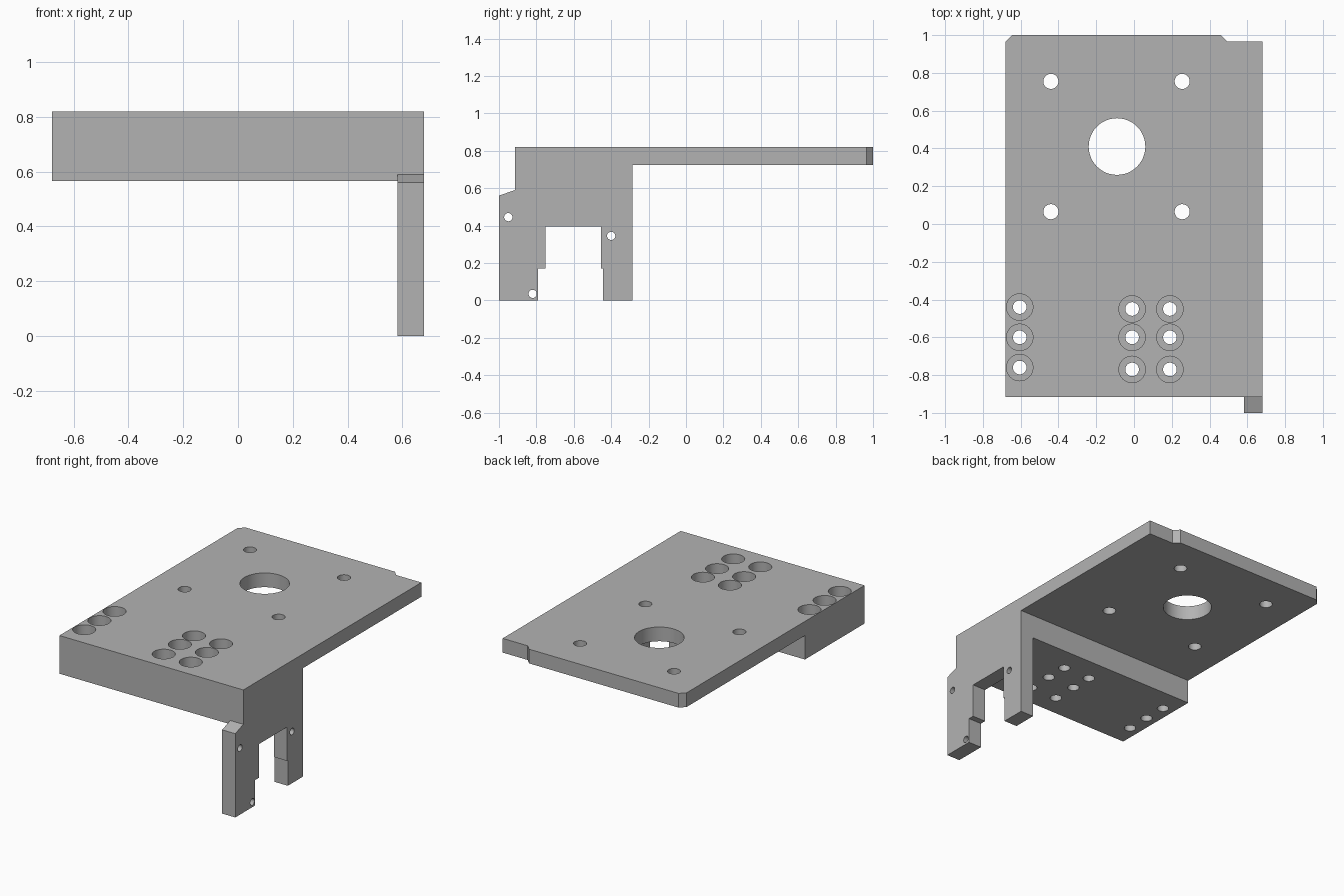
import bpy
import bmesh
from mathutils import Vector

cube = bpy.data.objects.get("Cube")
if cube:
    bpy.data.objects.remove(cube, do_unlink=True)

grey = bpy.data.materials.new("plain_grey")
grey.use_nodes = True
grey.diffuse_color = (0.45, 0.45, 0.45, 1)
grey.node_tree.nodes["Principled BSDF"].inputs["Base Color"].default_value = grey.diffuse_color


def prism(name, points, extrude):
    """Closed outline of 3D points pushed along a vector into a solid."""
    bm = bmesh.new()
    face = bm.faces.new([bm.verts.new(p) for p in points])
    new = bmesh.ops.extrude_face_region(bm, geom=[face])["geom"]
    bmesh.ops.translate(bm, vec=Vector(extrude),
                        verts=[v for v in new if isinstance(v, bmesh.types.BMVert)])
    bmesh.ops.recalc_face_normals(bm, faces=bm.faces)
    mesh = bpy.data.meshes.new(name)
    bm.to_mesh(mesh)
    bm.free()
    obj = bpy.data.objects.new(name, mesh)
    bpy.context.collection.objects.link(obj)
    mesh.materials.append(grey)
    return obj


def drill(center, radius, depth, along_x=False):
    """Round cutter centred on a point, along z or x."""
    bpy.ops.mesh.primitive_cylinder_add(vertices=48, radius=radius, depth=depth, location=center,
                                        rotation=(0, 1.570796 if along_x else 0, 0))
    return bpy.context.object


def combine(body, other, operation):
    mod = body.modifiers.new(operation.lower(), "BOOLEAN")
    mod.operation = operation
    mod.solver = "EXACT"
    mod.object = other
    bpy.context.view_layer.objects.active = body
    bpy.ops.object.modifier_apply(modifier=mod.name)
    bpy.data.objects.remove(other, do_unlink=True)


TOP, PLATE_BOTTOM, BLOCK_BOTTOM = 0.82, 0.725, 0.565
SIDE, FRONT, STEP = 0.68, -0.915, -0.285

# Top plate with chamfered rear corner and notch
outline = [(-SIDE, FRONT), (SIDE, FRONT), (SIDE, 0.965), (0.495, 0.965),
           (0.46, 1), (-0.645, 1), (-SIDE, 0.965)]
plate = prism("mounting_plate", [(x, y, TOP) for x, y in outline], (0, 0, PLATE_BOTTOM - TOP))

# Thick front block
block = [(-SIDE, FRONT), (SIDE, FRONT), (SIDE, STEP), (-SIDE, STEP)]
combine(plate, prism("front_block", [(x, y, TOP) for x, y in block],
                     (0, 0, BLOCK_BOTTOM - TOP)), "UNION")

# Forked side bracket
fork = [(-1, 0), (-0.79, 0), (-0.79, 0.17), (-0.75, 0.17), (-0.75, 0.395),
        (-0.455, 0.395), (-0.455, 0.17), (-0.445, 0.17), (-0.445, 0), (STEP, 0),
        (STEP, TOP), (FRONT, TOP), (FRONT, 0.59), (-1, 0.56)]
combine(plate, prism("side_bracket", [(SIDE, y, z) for y, z in fork], (-0.097, 0, 0)), "UNION")

# Large opening and four fixing holes
combine(plate, drill((-0.09, 0.41, TOP), 0.15, 1), "DIFFERENCE")
for x in (-0.44, 0.255):
    for y in (0.065, 0.755):
        combine(plate, drill((x, y, TOP), 0.04, 1), "DIFFERENCE")

# Counterbored holes in the front block
for x, rows in ((-0.605, (-0.44, -0.6, -0.76)),
                (-0.01, (-0.45, -0.6, -0.77)),
                (0.19, (-0.45, -0.6, -0.77))):
    for y in rows:
        combine(plate, drill((x, y, TOP), 0.07, 0.3), "DIFFERENCE")
        combine(plate, drill((x, y, TOP), 0.036, 1), "DIFFERENCE")

# Cross holes in the fork
for y, z in ((-0.95, 0.445), (-0.82, 0.035), (-0.4, 0.345)):
    combine(plate, drill((SIDE, y, z), 0.022, 0.4, True), "DIFFERENCE")

# Crisp edges, round bores
bpy.ops.object.select_all(action="DESELECT")
plate.select_set(True)
bpy.context.view_layer.objects.active = plate
bpy.ops.object.shade_smooth_by_angle(angle=0.5)
plate.data.materials.clear()
plate.data.materials.append(grey)
for face in plate.data.polygons:
    face.material_index = 0
